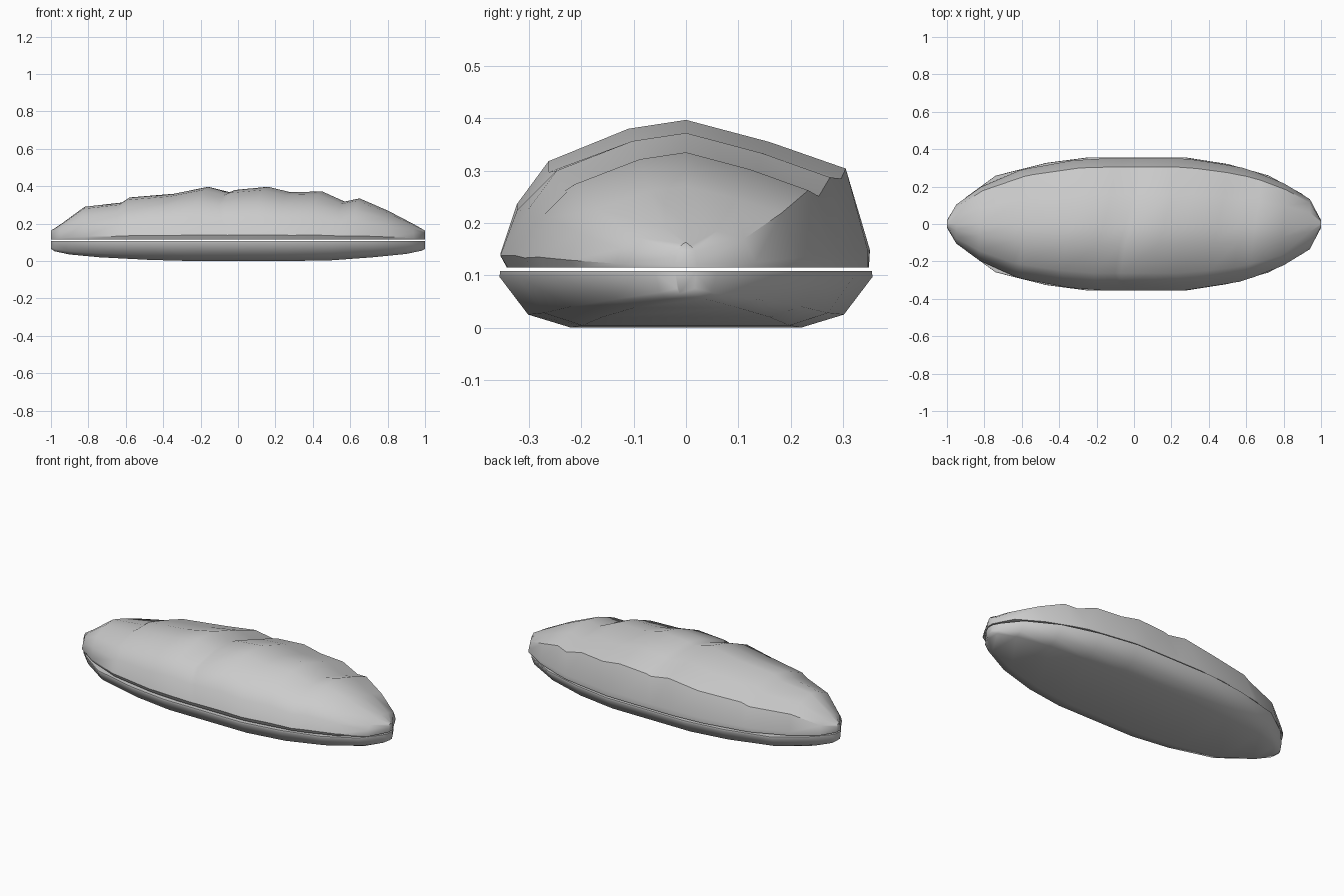
import bpy, bmesh

if "Cube" in bpy.data.objects:
    bpy.data.objects.remove(bpy.data.objects["Cube"])


def loft(name, rings, angle):
    """Skin closed rings of points, capping both ends."""
    bm = bmesh.new()
    loops = [[bm.verts.new(p) for p in ring] for ring in rings]
    n = len(loops[0])
    for a, b in zip(loops, loops[1:]):
        for i in range(n):
            j = (i + 1) % n
            bm.faces.new((a[i], a[j], b[j], b[i]))
    bm.faces.new(loops[0])
    bm.faces.new(loops[-1])
    bmesh.ops.recalc_face_normals(bm, faces=bm.faces)
    mesh = bpy.data.meshes.new(name)
    bm.to_mesh(mesh)
    bm.free()
    obj = bpy.data.objects.new(name, mesh)
    bpy.context.collection.objects.link(obj)
    bpy.context.view_layer.objects.active = obj
    obj.select_set(True)
    bpy.ops.object.shade_smooth_by_angle(angle=angle)
    obj.select_set(False)
    return obj


# Half width of the loaf along its length
OUTLINE = [(-1, .02), (-.95, .105), (-.74, .257), (-.47, .325), (-.24, .355),
           (.27, .355), (.56, .31), (.76, .245), (.94, .135), (1, .02)]


def half_width(x):
    for (x0, w0), (x1, w1) in zip(OUTLINE, OUTLINE[1:]):
        if x <= x1:
            return w0 + (w1 - w0) * (x - x0) / (x1 - x0)
    return OUTLINE[-1][1]


# Top crust: rounded front, straighter back, ridge stepped by the scored slashes
SECTION = [(-.965, 0), (-1, .09), (-.91, .43), (-.74, .72), (-.31, .94), (0, 1),
           (.45, .85), (.86, .67), (.99, .12), (.985, 0)]
RIDGE = [(-1, .163), (-.95, .195), (-.82, .29), (-.62, .313), (-.58, .34),
         (-.34, .36), (-.16, .397), (-.045, .368), (-.015, .38), (.16, .397),
         (.28, .368), (.45, .372), (.57, .318), (.65, .335), (.8, .27), (.94, .197), (1, .163)]
BASE = .115
top_rings = []
for x, top in RIDGE:
    w = half_width(x)
    slant = .3 * (1 - x * x)
    ring = []
    for fy, fz in SECTION:
        # slashes run diagonally across the crown, fading out at the cut
        px = x + slant * fy * w * fz
        ring.append((px, fy * half_width(px), BASE + fz * (top - BASE)))
    top_rings.append(ring)
loft("bread_top", top_rings, .7)

# Bottom crust: shallow tray shape with a flat underside
LOWER = [(-1, .065), (-.98, .052), (-.9, .035), (-.74, .02), (-.47, .006),
         (-.24, .0), (.27, .0), (.5, .004), (.72, .02), (.9, .038), (.98, .055), (1, .065)]
TRAY = [(-1, 1), (-1.005, .9), (-.85, .23), (-.62, 0)]
CUT = .108
bottom_rings = []
for x, low in LOWER:
    w = half_width(x)
    half = [(x, fy * w, low + fz * (CUT - low)) for fy, fz in TRAY]
    bottom_rings.append(half + [(px, -py, pz) for px, py, pz in reversed(half)])
loft("bread_bottom", bottom_rings, .9)
